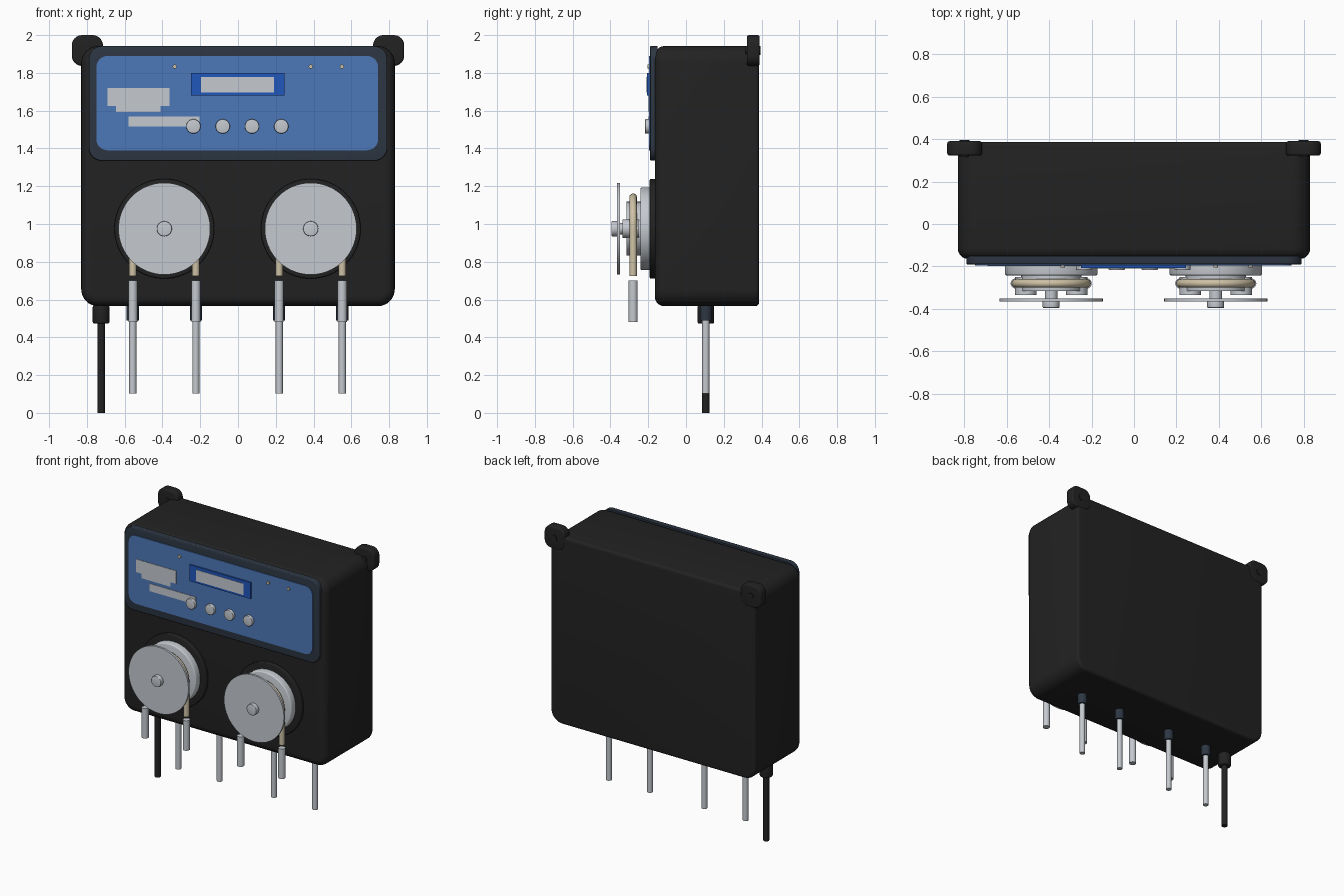
import bpy
import bmesh
from math import pi, cos, sin, radians
from mathutils import Matrix, Vector

if "Cube" in bpy.data.objects:
    bpy.data.objects.remove(bpy.data.objects["Cube"], do_unlink=True)

parts = []


def material(name, *rgb):
    m = bpy.data.materials.new(name)
    m.use_nodes = True
    m.diffuse_color = (*rgb, 1)
    bsdf = next(n for n in m.node_tree.nodes if n.type == "BSDF_PRINCIPLED")
    bsdf.inputs["Base Color"].default_value = (*rgb, 1)
    return m


BLACK = material("black plastic", 0.016, 0.016, 0.016)
NAVY = material("dark navy", 0.026, 0.037, 0.056)
BLUE = material("panel blue", 0.075, 0.19, 0.48)
DEEP = material("display blue", 0.015, 0.095, 0.5)
GREY = material("light grey", 0.56, 0.59, 0.63)
BEIGE = material("tube beige", 0.62, 0.54, 0.38)


def finish(name, bm, mat):
    bmesh.ops.recalc_face_normals(bm, faces=bm.faces[:])
    mesh = bpy.data.meshes.new(name)
    bm.to_mesh(mesh)
    bm.free()
    mesh.materials.append(mat)
    ob = bpy.data.objects.new(name, mesh)
    bpy.context.collection.objects.link(ob)
    parts.append(ob)
    return ob


def slab(name, mat, x, z, y, radius=0, front=0, back=0):
    """Rounded rectangle in x and z, extruded along y, with softened rims."""
    bm = bmesh.new()
    if radius:
        pts = []
        corners = [(x[1], z[1]), (x[0], z[1]), (x[0], z[0]), (x[1], z[0])]
        for i, (cx, cz) in enumerate(corners):
            sx = -1 if cx == x[1] else 1
            sz = -1 if cz == z[1] else 1
            for k in range(9):
                a = (i + k / 8) * pi / 2
                pts.append((cx + radius * (sx + cos(a)), cz + radius * (sz + sin(a))))
    else:
        pts = [(x[0], z[0]), (x[1], z[0]), (x[1], z[1]), (x[0], z[1])]
    face = bm.faces.new([bm.verts.new((px, y[0], pz)) for px, pz in pts])
    new = bmesh.ops.extrude_face_region(bm, geom=[face], use_keep_orig=True)["geom"]
    bmesh.ops.translate(bm, vec=(0, y[1] - y[0], 0),
                        verts=[v for v in new if isinstance(v, bmesh.types.BMVert)])
    for at, width in ((y[0], front), (y[1], back)):
        if width:
            rim = [e for e in bm.edges if all(abs(v.co.y - at) < 1e-5 for v in e.verts)]
            bmesh.ops.bevel(bm, geom=rim, offset=width, segments=5, profile=0.5,
                            affect="EDGES")
    return finish(name, bm, mat)


def rod(name, mat, start, end, r, sides=32, bevel=0):
    """Cylinder between two points, optionally with rounded rims."""
    a, b = Vector(start), Vector(end)
    turn = (b - a).to_track_quat("Z", "Y").to_matrix().to_4x4()
    bm = bmesh.new()
    bmesh.ops.create_cone(bm, cap_ends=True, segments=sides, radius1=r, radius2=r,
                          depth=(b - a).length)
    if bevel:
        rim = [e for e in bm.edges if abs(e.verts[0].co.z - e.verts[1].co.z) < 1e-5]
        bmesh.ops.bevel(bm, geom=rim, offset=bevel, segments=3, profile=0.5,
                        affect="EDGES")
    bmesh.ops.transform(bm, matrix=Matrix.Translation((a + b) / 2) @ turn, verts=bm.verts[:])
    return finish(name, bm, mat)


def disc(name, mat, x, z, y0, y1, r, sides=32, bevel=0):
    return rod(name, mat, (x, y0, z), (x, y1, z), r, sides, bevel)


# Housing
slab("housing", BLACK, (-0.83, 0.83), (0.565, 1.942), (-0.165, 0.387), 0.09, 0.05, 0.02)

# Control panel
slab("panel_bezel", NAVY, (-0.79, 0.79), (1.335, 1.942), (-0.19, -0.15), 0.07, 0.006)
slab("blue_panel", BLUE, (-0.75, 0.742), (1.39, 1.89), (-0.196, -0.18), 0.06)
slab("display_frame", DEEP, (-0.25, 0.245), (1.68, 1.8), (-0.207, -0.19))
slab("display_screen", GREY, (-0.195, 0.19), (1.695, 1.778), (-0.209, -0.2))
slab("label_upper", GREY, (-0.69, -0.363), (1.625, 1.72), (-0.199, -0.194))
slab("label_middle", GREY, (-0.645, -0.41), (1.592, 1.625), (-0.199, -0.194))
slab("label_lower", GREY, (-0.58, -0.205), (1.515, 1.57), (-0.199, -0.194))
for i in range(4):
    disc(f"button_{i + 1}", GREY, -0.236 + i * 0.155, 1.517, -0.217, -0.19, 0.038, bevel=0.004)
for i, x in enumerate((-0.335, 0.385, 0.55)):
    disc(f"indicator_light_{i + 1}", BEIGE, x, 1.833, -0.205, -0.19, 0.011, 16)


def pump_tube(name, x, z, y):
    """Arch of soft tube with two straight legs."""
    curve = bpy.data.curves.new(name, "CURVE")
    curve.dimensions = "3D"
    curve.bevel_depth = 0.02
    curve.bevel_resolution = 4
    curve.use_fill_caps = True
    arch = [(x + 0.167 * cos(radians(a)), y, z + 0.167 * sin(radians(a)))
            for a in range(0, 181, 6)]
    path = [(x + 0.167, y, 0.725)] + arch + [(x - 0.167, y, 0.725)]
    line = curve.splines.new("POLY")
    line.points.add(len(path) - 1)
    for p, co in zip(line.points, path):
        p.co = (*co, 1)
    curve.materials.append(BEIGE)
    ob = bpy.data.objects.new(name, curve)
    bpy.context.collection.objects.link(ob)
    for s in line.id_data.splines:
        s.use_smooth = True


# Pump heads
for side, x in (("right", -0.39), ("left", 0.385)):
    z = 0.975
    disc(f"{side}_pump_ring", BLACK, x, z, -0.192, -0.15, 0.264, 64, 0.006)
    disc(f"{side}_pump_base", GREY, x, z, -0.242, -0.17, 0.218, 64, 0.008)
    disc(f"{side}_rotor", GREY, x, z, -0.315, -0.23, 0.143, 48)
    disc(f"{side}_shaft", GREY, x, z, -0.36, -0.3, 0.03)
    for dx in (-0.12, 0.12):
        disc(f"{side}_roller", GREY, x + dx, z, -0.335, -0.25, 0.05)
    disc(f"{side}_cover_disc", GREY, x, z, -0.365, -0.35, 0.243, 96)
    disc(f"{side}_cover_hub", GREY, x, z, -0.395, -0.36, 0.04, bevel=0.004)
    pump_tube(f"{side}_pump_tube", x, z, -0.28)
    for dx in (-0.167, 0.167):
        tx = x + dx
        # Connectors in front, hose outlets under the housing
        rod(f"{side}_tube_connector", GREY, (tx, -0.28, 0.48), (tx, -0.28, 0.7), 0.024)
        rod(f"{side}_hose_fitting", NAVY, (tx, 0.105, 0.49), (tx, 0.105, 0.57), 0.032)
        rod(f"{side}_hose", GREY, (tx, 0.105, 0.103), (tx, 0.105, 0.5), 0.019)

# Power cable
rod("cable_gland", BLACK, (-0.725, 0.105, 0.472), (-0.725, 0.105, 0.57), 0.044, 32, 0.01)
rod("power_cable", BLACK, (-0.725, 0.105, 0), (-0.725, 0.105, 0.5), 0.02)

# Wall mounting ears
for side, s in (("right", -1), ("left", 1)):
    x = sorted((s * 0.715, s * 0.88))
    slab(f"{side}_mounting_ear", BLACK, x, (1.837, 2.0), (0.322, 0.39), 0.055, 0.012, 0.012)
    disc(f"{side}_ear_screw", BLACK, s * 0.798, 1.918, 0.315, 0.395, 0.024)

# Smooth shading with crisp edges
bpy.ops.object.select_all(action="DESELECT")
for ob in parts:
    ob.select_set(True)
bpy.context.view_layer.objects.active = parts[0]
bpy.ops.object.shade_smooth_by_angle(angle=radians(35))
